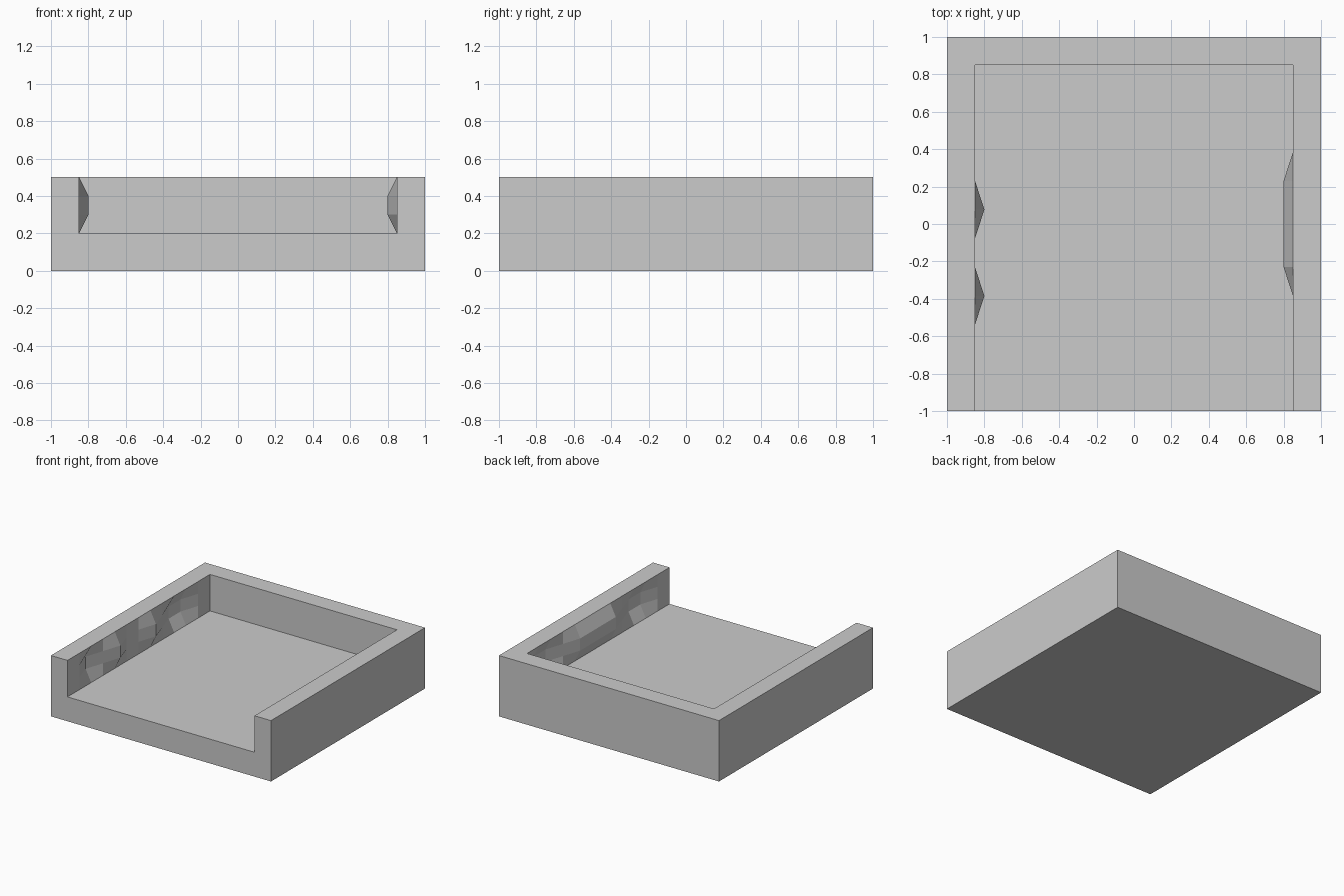
import bpy, bmesh
from mathutils import Vector

if "Cube" in bpy.data.objects:
    bpy.data.objects.remove(bpy.data.objects["Cube"])

O, I, F, H = 1.0, 0.85, 0.2, 0.5   # outer half size, inner half size, floor, rim height
bm = bmesh.new()


def face(points, normal):
    f = bm.faces.new([bm.verts.new(p) for p in points])
    f.normal_update()
    if f.normal.dot(Vector(normal)) < 0:
        f.normal_flip()


# outer shell
face([(-O, -O, 0), (O, -O, 0), (O, O, 0), (-O, O, 0)], (0, 0, -1))
face([(-O, O, 0), (O, O, 0), (O, O, H), (-O, O, H)], (0, 1, 0))
for s in (-1, 1):
    face([(s * O, -O, 0), (s * O, O, 0), (s * O, O, H), (s * O, -O, H)], (s, 0, 0))

# open front and U-shaped rim
face([(-O, -O, 0), (O, -O, 0), (O, -O, H), (I, -O, H),
      (I, -O, F), (-I, -O, F), (-I, -O, H), (-O, -O, H)], (0, -1, 0))
face([(-O, -O, H), (-I, -O, H), (-I, I, H), (I, I, H),
      (I, -O, H), (O, -O, H), (O, O, H), (-O, O, H)], (0, 0, 1))

# floor and inner back wall
face([(-I, -O, F), (I, -O, F), (I, I, F), (-I, I, F)], (0, 0, 1))
face([(-I, I, F), (I, I, F), (I, I, H), (-I, I, H)], (0, -1, 0))

# faceted inner side walls: relief of the middle rows, front to back
relief = {
    -1: [0, 0, -1, 0, 1, 0, 0, 1, 0, -1, -1, 0, 0],
    1: [0, 0, -1, -1, 0, 1, 1, 1, 1, 0, -1, -1, 0],
}
ys = [-1 + 2 * i / 13 for i in range(12)] + [I]
zs = [F, 0.3, 0.4, H]
for s, heights in relief.items():
    def point(i, k):
        d = 0.05 * heights[i] if k in (1, 2) else 0
        return (s * (I - d), ys[i], zs[k])
    for i in range(12):
        for k in range(3):
            face([point(i, k), point(i + 1, k), point(i + 1, k + 1), point(i, k + 1)], (-s, 0, 0))

bmesh.ops.remove_doubles(bm, verts=bm.verts, dist=1e-4)
mesh = bpy.data.meshes.new("open_tray")
bm.to_mesh(mesh)
bm.free()
bpy.context.collection.objects.link(bpy.data.objects.new("open_tray", mesh))
